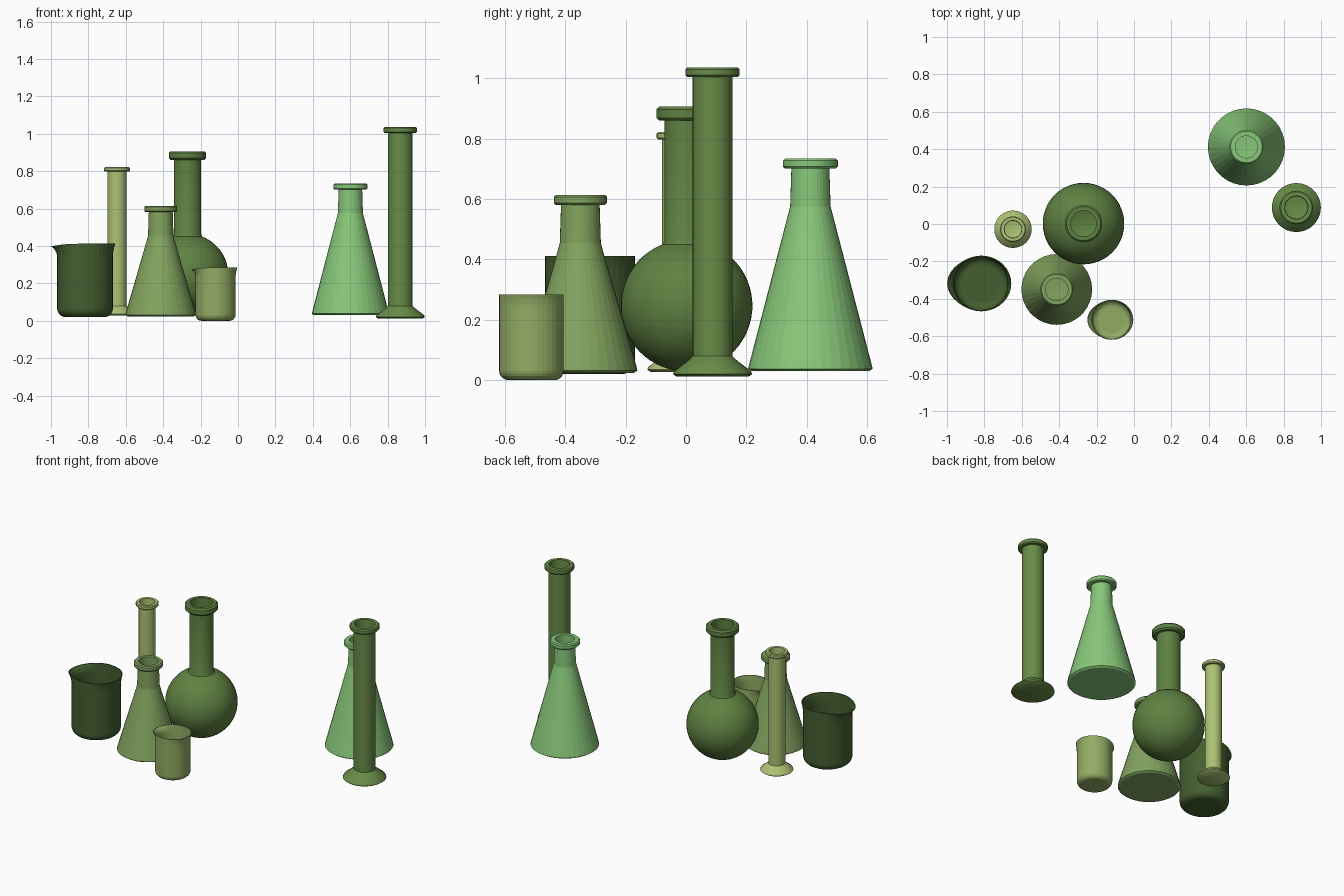
import bpy, bmesh, math

if "Cube" in bpy.data.objects:
    bpy.data.objects.remove(bpy.data.objects["Cube"])


def material(name, srgb):
    m = bpy.data.materials.new(name)
    m.diffuse_color = [((c / 255 + 0.055) / 1.055) ** 2.4 for c in srgb] + [1]
    m.use_nodes = True
    m.node_tree.nodes["Principled BSDF"].inputs["Base Color"].default_value = m.diffuse_color
    return m


def lathe(name, profile, centre, colour, sides=32, smooth=True, warp=None):
    """Spin (radius, z) points about z; warp may push a ring point outwards."""
    bm = bmesh.new()
    rings = []
    for r, z in profile:
        if r == 0:
            rings.append([bm.verts.new((0, 0, z))])
            continue
        ring = []
        for i in range(sides):
            a = 2 * math.pi * i / sides
            rr, zz = warp(r, z, a) if warp else (r, z)
            ring.append(bm.verts.new((rr * math.cos(a), rr * math.sin(a), zz)))
        rings.append(ring)
    for a, b in zip(rings, rings[1:]):
        for i in range(sides):
            j = (i + 1) % sides
            if len(a) == 1:
                bm.faces.new((a[0], b[j], b[i]))
            elif len(b) == 1:
                bm.faces.new((a[i], a[j], b[0]))
            else:
                bm.faces.new((a[i], a[j], b[j], b[i]))
    bmesh.ops.recalc_face_normals(bm, faces=bm.faces)
    me = bpy.data.meshes.new(name)
    bm.to_mesh(me)
    bm.free()
    ob = bpy.data.objects.new(name, me)
    ob.location = (centre[0], centre[1], 0)
    me.materials.append(material(name + "_glass", colour))
    bpy.context.collection.objects.link(ob)
    if smooth:
        bpy.ops.object.select_all(action='DESELECT')
        ob.select_set(True)
        bpy.context.view_layer.objects.active = ob
        bpy.ops.object.shade_smooth_by_angle(angle=math.radians(35))
    return ob


def rim(r, neck, z0, z1):
    """Rounded collar around a mouth, ending on the inner edge."""
    b = (z1 - z0) * 0.2
    return [(neck, z0), (r - b, z0), (r, z0 + b), (r, z1 - b), (r - b, z1), (neck - 0.004, z1)]


def beaker(name, centre, r, z0, z1, colour):
    s = r / 0.15

    # pouring spout towards -x and a slight lip towards +x
    def spout(rad, z, a):
        t = max(0.0, 1 - (z1 - z) / (0.07 * s)) ** 2
        c = math.cos(a)
        if c < 0:
            return rad + 0.032 * s * t * c ** 4, z - 0.014 * s * t * c ** 4
        return rad + 0.013 * s * t * c * c, z

    h = z1 - z0
    b = 0.045 * s
    corner = [(r - b + b * math.sin(k * math.pi / 10), z0 + b - b * math.cos(k * math.pi / 10))
              for k in range(6)]
    w = 0.006 * s
    upper = [(r, z0 + h * 0.5)] + [(r, z1 - d * s) for d in (0.07, 0.045, 0.02, 0)]
    outer = corner + upper
    inner = [(p - w, q + (w if q < z0 + b else 0)) for p, q in reversed(outer)]
    lathe(name, [(0, z0)] + outer + inner + [(0, z0 + w)], centre, colour, 36, False, spout)


def conical_flask(name, centre, r, neck, rim_r, z0, shoulder, z1, colour):
    lip = z1 - 0.033
    prof = [(0, z0), (r - 0.012, z0), (r, z0 + 0.008), (r - 0.003, z0 + 0.022),
            (neck + 0.012, shoulder - 0.03), (neck + 0.004, shoulder)]
    prof += rim(rim_r, neck, lip, z1)
    prof += [(neck - 0.004, lip), (neck, shoulder), (r - 0.012, z0 + 0.022), (0, z0 + 0.01)]
    lathe(name, prof, centre, colour, 36, False)


def measuring_cylinder(name, centre, tube, foot, rim_r, z0, foot_top, z1, colour):
    lip = z1 - 0.032 * tube / 0.066
    prof = [(0, z0), (foot - 0.012, z0), (foot, z0 + 0.008), (foot - 0.004, z0 + 0.018),
            (tube + 0.012, foot_top - 0.012), (tube, foot_top)]
    prof += rim(rim_r, tube, lip, z1)
    prof += [(tube - 0.006, lip), (tube - 0.006, foot_top), (0, foot_top - 0.01)]
    lathe(name, prof, centre, colour)


def round_flask(name, centre, r, zc, neck, rim_r, lip, z1, colour):
    def ball(rad, end):
        stop = math.pi - math.asin(end / rad)
        return [(rad * math.sin(stop * k / 24), zc - rad * math.cos(stop * k / 24))
                for k in range(25)]
    outer = ball(r, neck + 0.006)
    inner = ball(r - 0.006, neck - 0.004)
    prof = [(0, zc - r)] + outer[1:] + [(neck, outer[-1][1] + 0.012)]
    prof += rim(rim_r, neck, lip, z1) + inner[:0:-1] + [(0, zc - r + 0.006)]
    lathe(name, prof, centre, colour, 48)


# Beakers
beaker("large_beaker", (-0.818, -0.318), 0.149, 0.02, 0.412, (68, 95, 48))
beaker("small_beaker", (-0.12, -0.512), 0.107, 0.0, 0.284, (146, 172, 100))

# Conical flasks
conical_flask("large_conical_flask", (0.601, 0.412), 0.206, 0.063, 0.091,
              0.03, 0.575, 0.734, (136, 200, 122))
conical_flask("small_conical_flask", (-0.413, -0.35), 0.189, 0.064, 0.088,
              0.024, 0.455, 0.614, (130, 164, 95))

# Round flask
round_flask("round_flask", (-0.27, 0.002), 0.218, 0.247, 0.073, 0.1, 0.86, 0.906, (95, 130, 66))

# Measuring cylinders
measuring_cylinder("large_measuring_cylinder", (0.868, 0.088), 0.066, 0.131, 0.09,
                   0.012, 0.08, 1.036, (104, 140, 72))
measuring_cylinder("small_measuring_cylinder", (-0.647, -0.028), 0.051, 0.1, 0.069,
                   0.027, 0.08, 0.822, (172, 194, 116))
